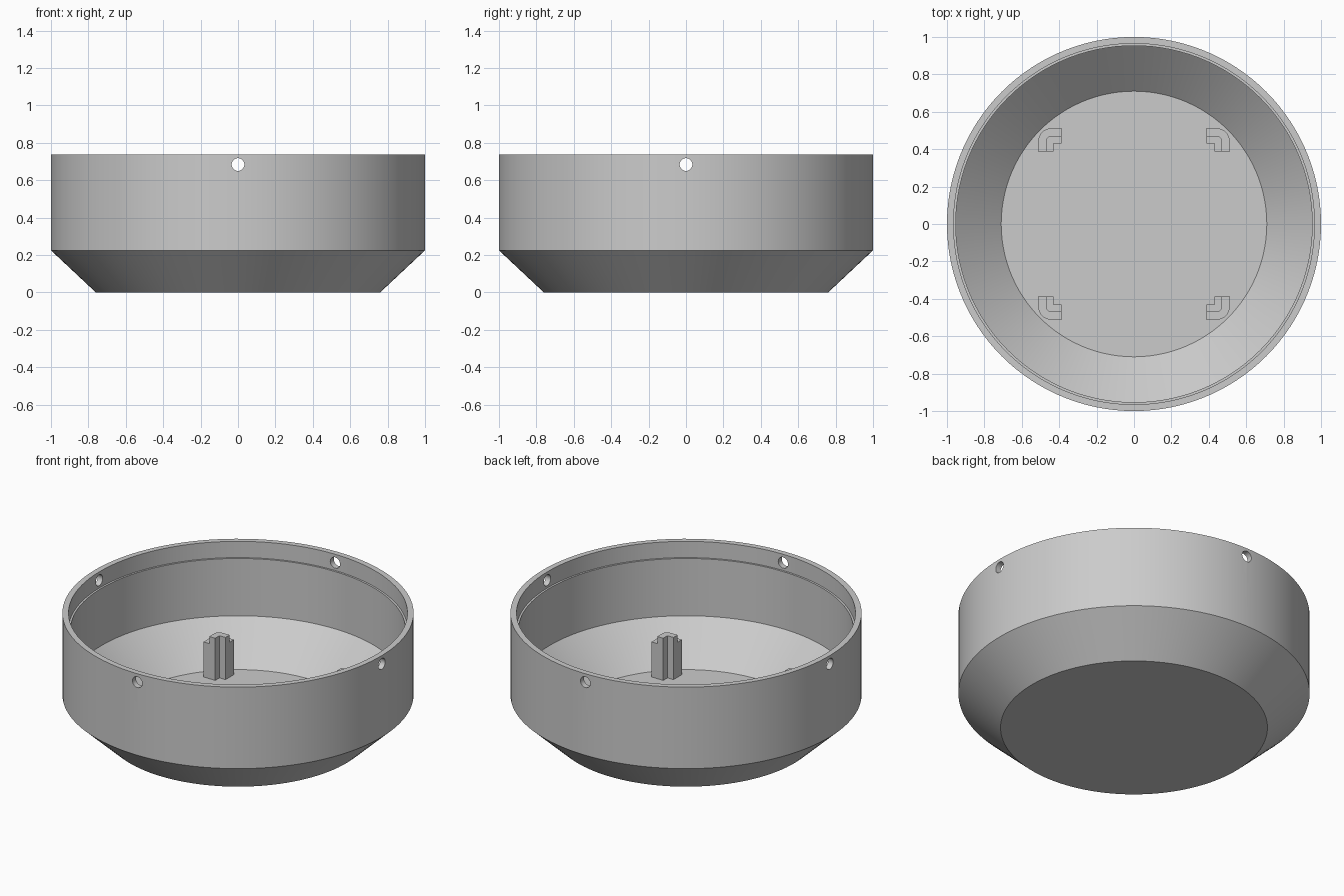
import bpy, bmesh, math

cube = bpy.data.objects.get("Cube")
if cube:
    bpy.data.objects.remove(cube, do_unlink=True)

SEGMENTS = 120
HEIGHT, FLOOR, BEND = 0.737, 0.05, 0.225
HOLE_Z, HOLE_RADIUS = 0.684, 0.034

grey = bpy.data.materials.new("light_grey")
grey.use_nodes = True
grey.diffuse_color = (0.6, 0.6, 0.6, 1)
grey.node_tree.nodes["Principled BSDF"].inputs["Base Color"].default_value = (0.6, 0.6, 0.6, 1)


def finish(bm, name):
    bmesh.ops.recalc_face_normals(bm, faces=bm.faces)
    mesh = bpy.data.meshes.new(name)
    bm.to_mesh(mesh)
    bm.free()
    mesh.materials.append(grey)
    obj = bpy.data.objects.new(name, mesh)
    bpy.context.collection.objects.link(obj)
    return obj


def revolve(profile, name):
    """Spin a closed (radius, z) wall section; ends on the axis are merged."""
    bm = bmesh.new()
    verts = [bm.verts.new((r, 0, z)) for r, z in profile]
    edges = [bm.edges.new(pair) for pair in zip(verts, verts[1:])]
    bmesh.ops.spin(bm, geom=verts + edges, cent=(0, 0, 0), axis=(0, 0, 1),
                   angle=math.tau, steps=SEGMENTS, use_merge=True)
    bmesh.ops.remove_doubles(bm, verts=bm.verts, dist=0.0001)
    return finish(bm, name)


def prism(bm, outline, bottom, top):
    face = bm.faces.new([bm.verts.new((x, y, bottom)) for x, y in outline])
    extruded = bmesh.ops.extrude_face_region(bm, geom=[face], use_keep_orig=True)["geom"]
    raised = [v for v in extruded if isinstance(v, bmesh.types.BMVert)]
    bmesh.ops.translate(bm, verts=raised, vec=(0, 0, top - bottom))


def bracket_outline(low, high, inner, radius, sx, sy):
    """L-shaped section with a rounded outside corner, mirrored by sign."""
    centre = high - radius
    arc = [(centre + radius * math.sin(a), centre + radius * math.cos(a))
           for a in (math.pi / 2 * i / 8 for i in range(9))]
    points = [(low, high)] + arc + [(high, low), (inner, low), (inner, inner), (low, inner)]
    return [(sx * x, sy * y) for x, y in points]


# Hollow bowl with sloped base and a stepped lip
bowl = revolve([(0, 0), (0.76, 0), (1, BEND), (1, HEIGHT), (0.965, HEIGHT),
                (0.965, 0.635), (0.953, 0.635), (0.953, 0.275),
                (0.71, FLOOR), (0, FLOOR)], "bowl")

# Four round holes through the lip
for axis in range(2):
    bpy.ops.mesh.primitive_cylinder_add(
        vertices=32, radius=HOLE_RADIUS, depth=3, location=(0, 0, HOLE_Z),
        rotation=(math.pi / 2, 0, axis * math.pi / 2))
    cutter = bpy.context.object
    cutter.name = "hole_cutter"
    cutter.hide_render = True
    cut = bowl.modifiers.new("lip_holes", "BOOLEAN")
    cut.object = cutter
    cut.solver = "EXACT"
    bpy.context.view_layer.objects.active = bowl
    bpy.ops.object.modifier_apply(modifier=cut.name)
    bpy.data.objects.remove(cutter, do_unlink=True)

bpy.ops.object.select_all(action="DESELECT")
bowl.select_set(True)
bpy.context.view_layer.objects.active = bowl
bpy.ops.object.shade_smooth_by_angle(angle=math.radians(20))

# Corner posts: full section below, inner half rising as a tongue
for side, sx in (("left", 1), ("right", -1)):
    for end, sy in (("back", 1), ("front", -1)):
        bm = bmesh.new()
        prism(bm, bracket_outline(0.388, 0.512, 0.43, 0.07, sx, sy), FLOOR - 0.01, 0.27)
        prism(bm, bracket_outline(0.388, 0.471, 0.43, 0.029, sx, sy), 0.27, 0.315)
        finish(bm, f"{end}_{side}_post")
